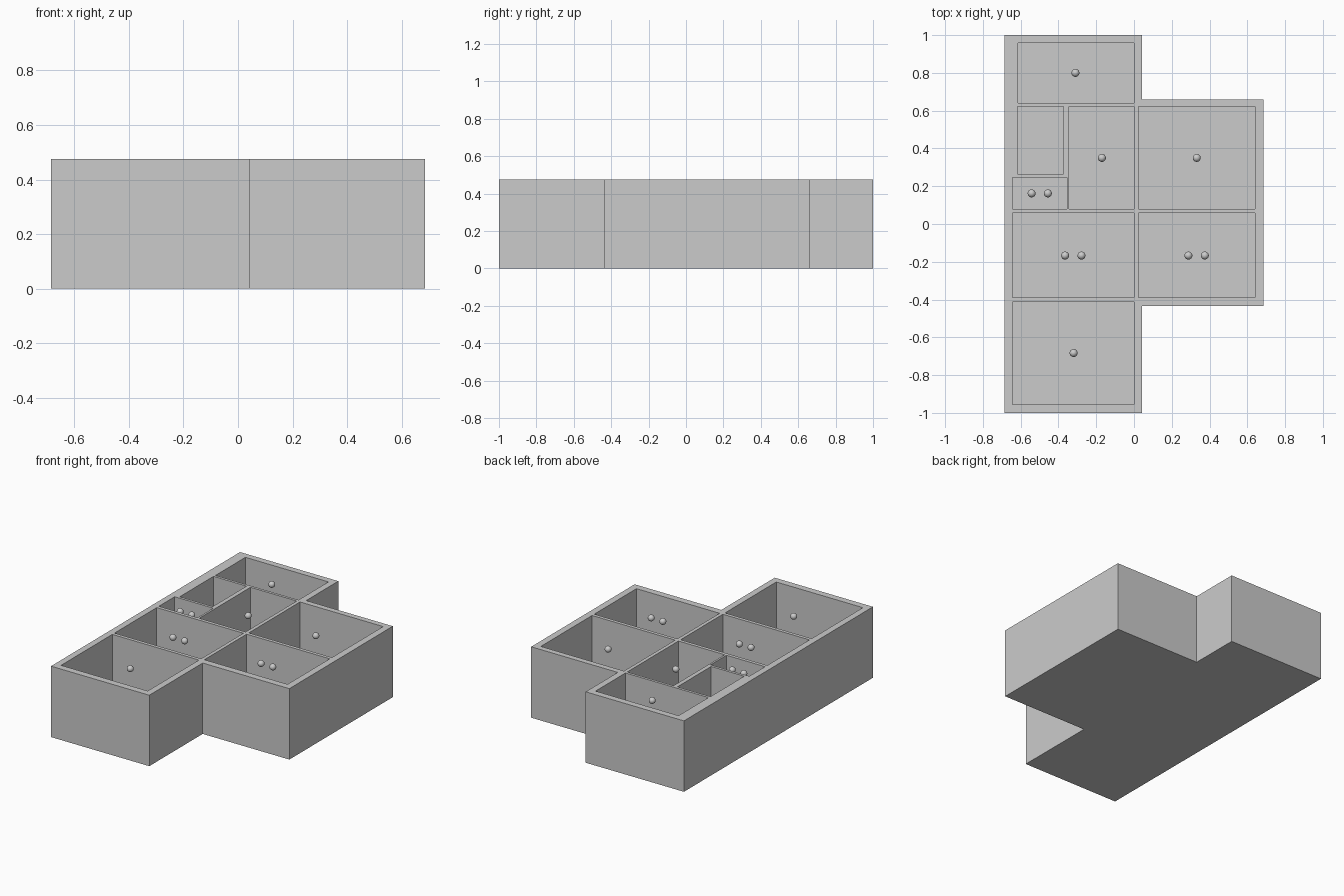
import bpy, bmesh

if "Cube" in bpy.data.objects:
    bpy.data.objects.remove(bpy.data.objects["Cube"])

HEIGHT = 0.475
FLOOR = 0.006
LAMP_R, LAMP_Z = 0.021, 0.435

# Outer footprint of the building
OUTLINE = [(-0.685, -1), (0.043, -1), (0.043, -0.435), (0.685, -0.435),
           (0.685, 0.66), (0.043, 0.66), (0.043, 1), (-0.685, 1)]

# Rooms: name -> (x0, x1, y0, y1), lamp positions
ROOMS = {
    "back_room":         ((-0.615, 0.0, 0.64, 0.957),    [(-0.31, 0.80)]),
    "closet":            ((-0.617, -0.372, 0.265, 0.622), []),
    "hall":              ((-0.343, 0.0, 0.08, 0.622),    [(-0.17, 0.35)]),
    "small_room":        ((-0.642, -0.356, 0.08, 0.247), [(-0.542, 0.162), (-0.456, 0.162)]),
    "right_back_room":   ((0.024, 0.64, 0.08, 0.622),    [(0.332, 0.35)]),
    "left_middle_room":  ((-0.642, 0.0, -0.39, 0.057),   [(-0.365, -0.167), (-0.278, -0.167)]),
    "right_front_room":  ((0.024, 0.64, -0.39, 0.057),   [(0.288, -0.167), (0.375, -0.167)]),
    "front_room":        ((-0.642, 0.0, -0.955, -0.413), [(-0.32, -0.683)]),
}


def add_loop(curve, pts):
    s = curve.splines.new('POLY')
    s.points.add(len(pts) - 1)
    for p, (x, y) in zip(s.points, pts):
        p.co = (x, y, 0, 1)
    s.use_cyclic_u = True


def add_floor(name, x0, x1, y0, y1):
    bm = bmesh.new()
    bmesh.ops.create_cube(bm, size=1)
    for v in bm.verts:
        v.co = (x1 if v.co.x > 0 else x0, y1 if v.co.y > 0 else y0,
                FLOOR if v.co.z > 0 else 0)
    me = bpy.data.meshes.new(name)
    bm.to_mesh(me)
    bm.free()
    bpy.context.collection.objects.link(bpy.data.objects.new(name, me))


# Walls: footprint with the rooms as holes, extruded to full height
curve = bpy.data.curves.new("walls", 'CURVE')
curve.dimensions = '2D'
curve.fill_mode = 'BOTH'
curve.extrude = HEIGHT / 2
add_loop(curve, OUTLINE)
for (x0, x1, y0, y1), _ in ROOMS.values():
    add_loop(curve, [(x0, y0), (x0, y1), (x1, y1), (x1, y0)])
walls = bpy.data.objects.new("walls", curve)
walls.location.z = HEIGHT / 2
bpy.context.collection.objects.link(walls)
bpy.context.view_layer.objects.active = walls
walls.select_set(True)
bpy.ops.object.convert(target='MESH')
walls = bpy.context.object
bm = bmesh.new()
bm.from_mesh(walls.data)
bmesh.ops.remove_doubles(bm, verts=bm.verts, dist=1e-4)
bmesh.ops.recalc_face_normals(bm, faces=bm.faces)
for f in bm.faces:
    f.smooth = False
bm.to_mesh(walls.data)
bm.free()

# Floors and hanging round lamps
for name, (rect, lamps) in ROOMS.items():
    add_floor(name + "_floor", *rect)
    for i, (x, y) in enumerate(lamps):
        bpy.ops.mesh.primitive_uv_sphere_add(segments=32, ring_count=16,
                                             radius=LAMP_R, location=(x, y, LAMP_Z))
        lamp = bpy.context.object
        lamp.name = f"{name}_lamp_{i + 1}"
        bpy.ops.object.shade_smooth()
